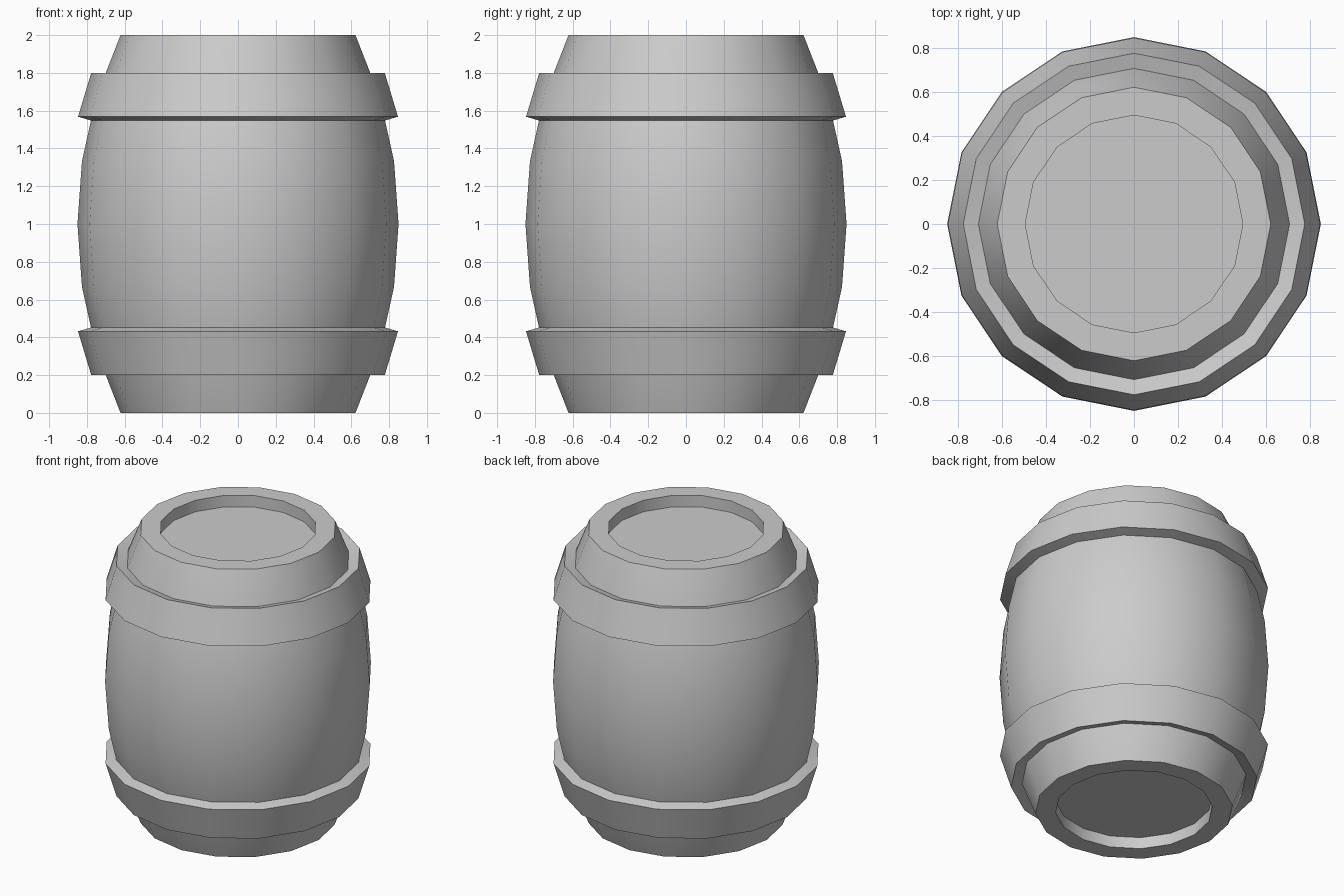
import bpy, bmesh, math

if "Cube" in bpy.data.objects:
    bpy.data.objects.remove(bpy.data.objects["Cube"])

SIDES = 16


def lathe(name, profile, closed):
    """Revolve (radius, z) points about z; closed joins the ends, otherwise they are capped."""
    bm = bmesh.new()
    rings = []
    for r, z in profile:
        rings.append([bm.verts.new((r * math.cos(2 * math.pi * i / SIDES),
                                    r * math.sin(2 * math.pi * i / SIDES), z))
                      for i in range(SIDES)])
    pairs = list(zip(rings, rings[1:]))
    if closed:
        pairs.append((rings[-1], rings[0]))
    for a, b in pairs:
        for i in range(SIDES):
            j = (i + 1) % SIDES
            bm.faces.new((a[i], a[j], b[j], b[i]))
    if not closed:
        bm.faces.new(rings[0])
        bm.faces.new(rings[-1])
    bmesh.ops.recalc_face_normals(bm, faces=bm.faces)
    mesh = bpy.data.meshes.new(name)
    bm.to_mesh(mesh)
    bm.free()
    obj = bpy.data.objects.new(name, mesh)
    bpy.context.collection.objects.link(obj)
    bpy.ops.object.select_all(action='DESELECT')
    obj.select_set(True)
    bpy.context.view_layer.objects.active = obj
    bpy.ops.object.shade_smooth_by_angle(angle=math.radians(30))
    return obj


# Barrel body: recessed lid and base, bulging sides (lower half mirrored to the top)
half = [(0.495, 0.08), (0.495, 0.0), (0.622, 0.0), (0.752, 0.333), (0.826, 0.667)]
body = half + [(0.85, 1.0)] + [(r, 2 - z) for r, z in reversed(half)]
lathe("barrel_body", body, closed=False)

# Hoops: slanted bands, wide edge towards the middle of the barrel
hoop = [(0.777, 0.20), (0.847, 0.432), (0.775, 0.453), (0.705, 0.221)]
lathe("lower_hoop", hoop, closed=True)
lathe("upper_hoop", [(r, 2 - z) for r, z in hoop], closed=True)
